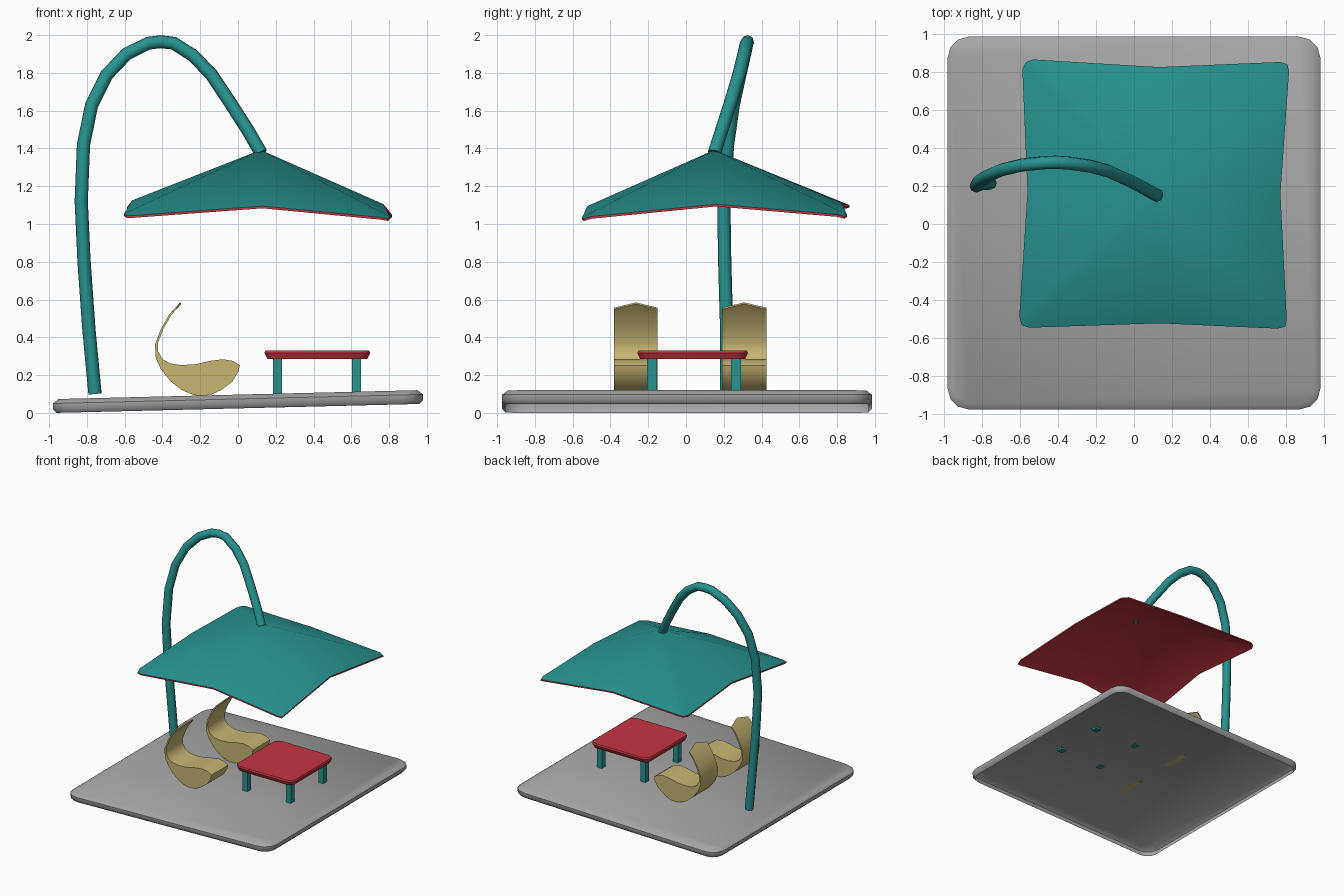
import bpy, bmesh, math
from mathutils import Vector

if "Cube" in bpy.data.objects:
    bpy.data.objects.remove(bpy.data.objects["Cube"])


def material(name, rgb):
    m = bpy.data.materials.new(name)
    m.diffuse_color = (*rgb, 1)
    m.use_nodes = True
    m.node_tree.nodes["Principled BSDF"].inputs["Base Color"].default_value = m.diffuse_color
    return m


TEAL = material("teal", (0.020, 0.29, 0.27))
RED = material("red", (0.56, 0.035, 0.055))
GREY = material("grey", (0.38, 0.38, 0.38))
SAND = material("sand", (0.57, 0.47, 0.17))


def finish(name, bm, mats, angle=40):
    """Turn a bmesh into an object, smooth with sharp edges kept."""
    bmesh.ops.recalc_face_normals(bm, faces=bm.faces)
    me = bpy.data.meshes.new(name)
    bm.to_mesh(me)
    bm.free()
    for m in mats:
        me.materials.append(m)
    me.shade_smooth()
    me.set_sharp_from_angle(angle=math.radians(angle))
    ob = bpy.data.objects.new(name, me)
    bpy.context.collection.objects.link(ob)
    return ob


def rounded_plate(name, centre, half, r, rings, mat, closed=True, slope=0.0):
    """Rounded rectangle lofted through (inset, z) rings, optionally open below."""
    bm = bmesh.new()
    loops = []
    for inset, z in rings:
        loop = []
        for c in range(4):
            sx, sy = [(1, 1), (-1, 1), (-1, -1), (1, -1)][c]
            for k in range(4):
                a = math.pi / 2 * (c + k / 3)
                x = centre[0] + sx * (half[0] - r) + (r - inset) * math.cos(a)
                y = centre[1] + sy * (half[1] - r) + (r - inset) * math.sin(a)
                loop.append(bm.verts.new((x, y, z + slope * (x + 0.97))))
        loops.append(loop)
    for a, b in zip(loops, loops[1:]):
        for i in range(len(a)):
            j = (i + 1) % len(a)
            bm.faces.new((a[i], a[j], b[j], b[i]))
    bm.faces.new(loops[-1])
    if closed:
        bm.faces.new(loops[0][::-1])
    ob = finish(name, bm, [mat], 50)
    if not closed:  # make sure the open shell faces outward
        if ob.data.polygons[len(ob.data.polygons) - 1].normal.z < 0:
            ob.data.flip_normals()
    return ob


# Sloping floor slab, hollow underneath
rounded_plate("floor_slab", (0, 0.005), (0.98, 0.98), 0.11,
              [(0.02, 0.0), (0, 0.02), (0, 0.05), (0.03, 0.073)],
              GREY, closed=False, slope=0.0245)

# Table top and four legs
rounded_plate("table_top", (0.42, 0.035), (0.28, 0.293), 0.06,
              [(0.016, 0.285), (0, 0.318), (0.006, 0.33)], RED)
for lx, xn in ((0.21, "left"), (0.627, "right")):
    for ly, yn in ((-0.18, "front"), (0.265, "back")):
        bm = bmesh.new()
        bmesh.ops.create_cube(bm, size=1)
        for v in bm.verts:
            v.co = Vector((lx + v.co.x * 0.048, ly + v.co.y * 0.052,
                           0.193 + v.co.z * 0.196))
        finish(f"table_leg_{yn}_{xn}", bm, [TEAL])

# Curved lounge chairs: side profile swept across, first point is the back tip
PROFILE = [(-0.305, 0.585), (-0.365, 0.52), (-0.41, 0.44), (-0.44, 0.36),
           (-0.435, 0.29), (-0.41, 0.235), (-0.36, 0.17), (-0.30, 0.122),
           (-0.24, 0.097), (-0.195, 0.088), (-0.14, 0.098), (-0.09, 0.12),
           (-0.03, 0.165), (0.003, 0.22), (0.01, 0.252), (-0.025, 0.275),
           (-0.08, 0.284), (-0.15, 0.275), (-0.22, 0.258), (-0.30, 0.253),
           (-0.36, 0.262), (-0.40, 0.285), (-0.423, 0.325), (-0.424, 0.37),
           (-0.395, 0.445), (-0.352, 0.52), (-0.30, 0.577)]
for name, y0, y1 in (("front_chair", -0.38, -0.15), ("back_chair", 0.19, 0.425)):
    bm = bmesh.new()
    rows = []
    for k, y in enumerate((y0, (y0 + y1) / 2, y1)):
        row = []
        for i, (x, z) in enumerate(PROFILE):
            if k != 1 and i in (0, len(PROFILE) - 1):  # pointed head end
                x, z = x - 0.025, z - 0.028
            row.append(bm.verts.new((x, y, z)))
        rows.append(row)
    n = len(PROFILE)
    for a, b in zip(rows, rows[1:]):
        for i in range(n):
            j = (i + 1) % n
            bm.faces.new((a[i], a[j], b[j], b[i]))
    bm.faces.new(rows[0])
    bm.faces.new(rows[2][::-1])
    finish(name, bm, [SAND])

# Parasol canopy: teal fan on top, red fan and rim below
RIM = [(-0.55, -0.545, 1.045), (-0.59, -0.532, 1.045), (-0.603, -0.49, 1.055),
       (-0.56, 0.17, 1.125),
       (-0.587, 0.815, 1.09), (-0.567, 0.852, 1.095), (-0.53, 0.865, 1.10),
       (0.13, 0.825, 1.11),
       (0.77, 0.852, 1.05), (0.808, 0.838, 1.04), (0.815, 0.80, 1.05),
       (0.77, 0.16, 1.105),
       (0.803, -0.50, 1.04), (0.795, -0.54, 1.028), (0.755, -0.55, 1.035),
       (0.13, -0.522, 1.095)]
bm = bmesh.new()
top = [bm.verts.new(p) for p in RIM]
low = [bm.verts.new((x, y, z - 0.012)) for x, y, z in RIM]
apex = bm.verts.new((0.12, 0.15, 1.392))
apex_low = bm.verts.new((0.12, 0.15, 1.38))
for i in range(len(RIM)):
    j = (i + 1) % len(RIM)
    bm.faces.new((top[i], top[j], apex)).material_index = 0
    bm.faces.new((low[j], low[i], apex_low)).material_index = 1
    bm.faces.new((top[j], top[i], low[i], low[j])).material_index = 1
finish("parasol_canopy", bm, [TEAL, RED], 45)

# Arched parasol pole: a tube along a path
PATH = [(-0.757, 0.215, 0.10), (-0.79, 0.215, 0.45), (-0.815, 0.205, 0.80),
        (-0.83, 0.20, 1.12), (-0.818, 0.22, 1.42), (-0.775, 0.25, 1.63),
        (-0.695, 0.285, 1.79), (-0.59, 0.31, 1.90), (-0.475, 0.322, 1.957),
        (-0.41, 0.325, 1.965), (-0.34, 0.32, 1.957), (-0.235, 0.305, 1.89),
        (-0.14, 0.28, 1.79), (-0.04, 0.235, 1.64), (0.05, 0.19, 1.50),
        (0.122, 0.15, 1.375)]
cu = bpy.data.curves.new("pole_path", "CURVE")
cu.dimensions = "3D"
cu.bevel_depth = 0.035
cu.bevel_resolution = 2
cu.use_fill_caps = True
sp = cu.splines.new("POLY")
sp.points.add(len(PATH) - 1)
for p, co in zip(sp.points, PATH):
    p.co = (*co, 1)
sp.use_smooth = True
cu.materials.append(TEAL)
pole = bpy.data.objects.new("parasol_pole", cu)
bpy.context.collection.objects.link(pole)
